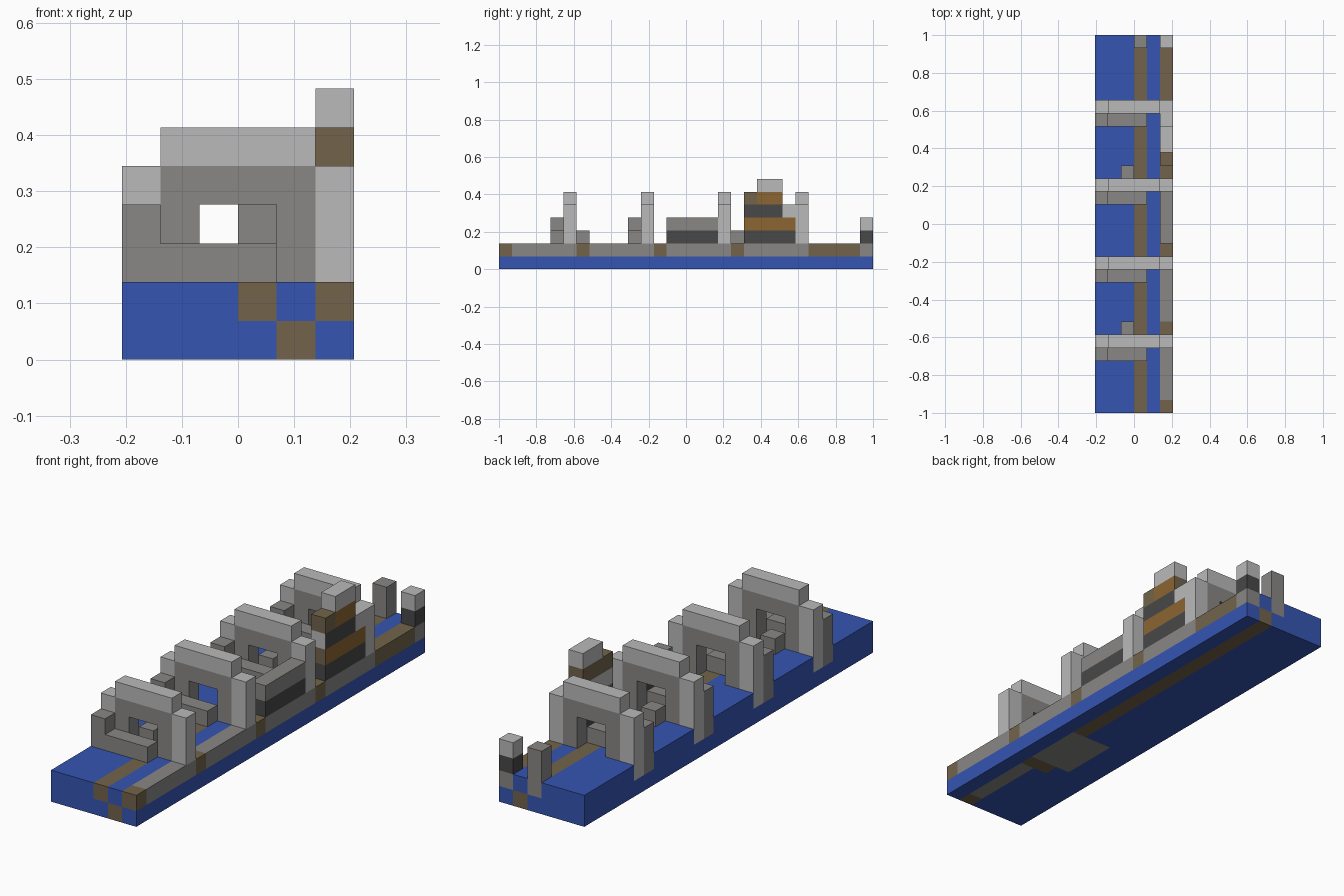
import bpy, bmesh
from mathutils import Vector

cube = bpy.data.objects.get("Cube")
if cube:
    bpy.data.objects.remove(cube, do_unlink=True)

NX, NY = 6, 29
U = 2 / NY  # block size


def material(name, color):
    m = bpy.data.materials.new(name)
    m.use_nodes = True
    rgba = (*color, 1)
    m.diffuse_color = rgba
    bsdf = m.node_tree.nodes["Principled BSDF"]
    bsdf.inputs["Base Color"].default_value = rgba
    bsdf.inputs["Roughness"].default_value = 0.9
    return m


MATS = {
    "blue": material("water_blue", (0.035, 0.09, 0.445)),
    "light": material("light_stone", (0.49, 0.49, 0.49)),
    "mid": material("mid_stone", (0.25, 0.245, 0.24)),
    "dark": material("dark_stone", (0.065, 0.065, 0.065)),
    "brown": material("earth_brown", (0.17, 0.127, 0.07)),
    "tan": material("wood_tan", (0.262, 0.133, 0.032)),
}
NAMES = list(MATS)
cells = {}  # block position -> (part, colour, colour of its left side)


def fill(part, color, xs, ys, zs, side=None):
    """Fill an inclusive range of blocks; later fills repaint earlier ones."""
    span = lambda r: range(r[0], r[1] + 1) if isinstance(r, tuple) else (r,)
    for x in span(xs):
        for y in span(ys):
            for z in span(zs):
                cells[x, y, z] = (part, color, side or color)


# Base slab with its sunken and surface strips
fill("base", "blue", (0, 5), (0, 28), (0, 1))
fill("base", "brown", 4, (0, 28), 0)
fill("base", "mid", 4, (1, 5), 0)
fill("base", "mid", (2, 4), (7, 10), 0)
fill("base", "brown", (3, 4), 6, 0)
fill("base", "brown", 3, (0, 27), 1)
fill("base", "mid", 3, 28, 1)

# Kerb along the left edge, with brown joints
fill("kerb", "mid", 5, (0, 28), 1)
for y in (0, 6, 12, 18, (24, 27)):
    fill("kerb", "brown", 5, y, 1)

# Four arches, each with a low wall in front
for i in range(4):
    y = 5 + 6 * i
    arch, wall = f"arch_{i + 1}", f"low_wall_{i + 1}"
    fill(arch, "light", 0, y, (1, 4))
    fill(arch, "light", 5, y, (2, 4))
    fill(arch, "light", (1, 4), y, 5)
    fill(arch, "mid", (1, 4), y, 4)
    for x in (1, 4):
        fill(arch, "mid", x, y, (2, 3))
    fill(wall, "mid", 0, y - 1, (1, 3))
    fill(wall, "mid", (1, 3), y - 1, 2)
    if i % 2 == 0:
        fill(f"step_{i + 1}", "mid", 2, y + 1, 2)

# Side wall between two arches
fill("side_wall", "dark", 5, (13, 16), 2)
fill("side_wall", "mid", 5, (13, 16), 3)

# Banded tower
fill("tower", "dark", 5, (19, 22), 2)
fill("tower", "brown", 5, (19, 22), 3, "tan")
fill("tower", "light", 5, (19, 21), 4, "dark")
fill("tower", "light", 5, 22, 4)
fill("tower", "brown", 5, 19, 5)
fill("tower", "brown", 5, (20, 21), 5, "tan")
fill("tower", "light", 5, (20, 21), 6)

# Two posts at the back
fill("corner_post", "dark", 5, 28, 2)
fill("corner_post", "light", 5, 28, 3)
fill("back_post", "mid", 3, 28, (2, 3))

# Build each part from its exposed block faces
for part in dict.fromkeys(c[0] for c in cells.values()):
    bm = bmesh.new()
    for pos, (owner, color, side) in cells.items():
        if owner != part:
            continue
        for axis in range(3):
            for sign in (-1, 1):
                near = list(pos)
                near[axis] += sign
                if tuple(near) in cells:
                    continue
                n, a, b = Vector(), Vector(), Vector()
                n[axis] = sign / 2
                a[(axis + 1) % 3] = 0.5
                b[(axis + 2) % 3] = sign / 2
                c = Vector(pos) + Vector((0.5 - NX / 2, 0.5 - NY / 2, 0.5)) + n
                face = bm.faces.new([bm.verts.new(p * U) for p in
                                     (c - a - b, c + a - b, c + a + b, c - a + b)])
                left = axis == 0 and sign > 0
                face.material_index = NAMES.index(side if left else color)
    bmesh.ops.remove_doubles(bm, verts=bm.verts, dist=U / 100)
    bmesh.ops.dissolve_limit(bm, angle_limit=0.01, verts=bm.verts,
                             edges=bm.edges, delimit={'MATERIAL'})
    mesh = bpy.data.meshes.new(part)
    bm.to_mesh(mesh)
    bm.free()
    for m in MATS.values():
        mesh.materials.append(m)
    bpy.context.collection.objects.link(bpy.data.objects.new(part, mesh))
